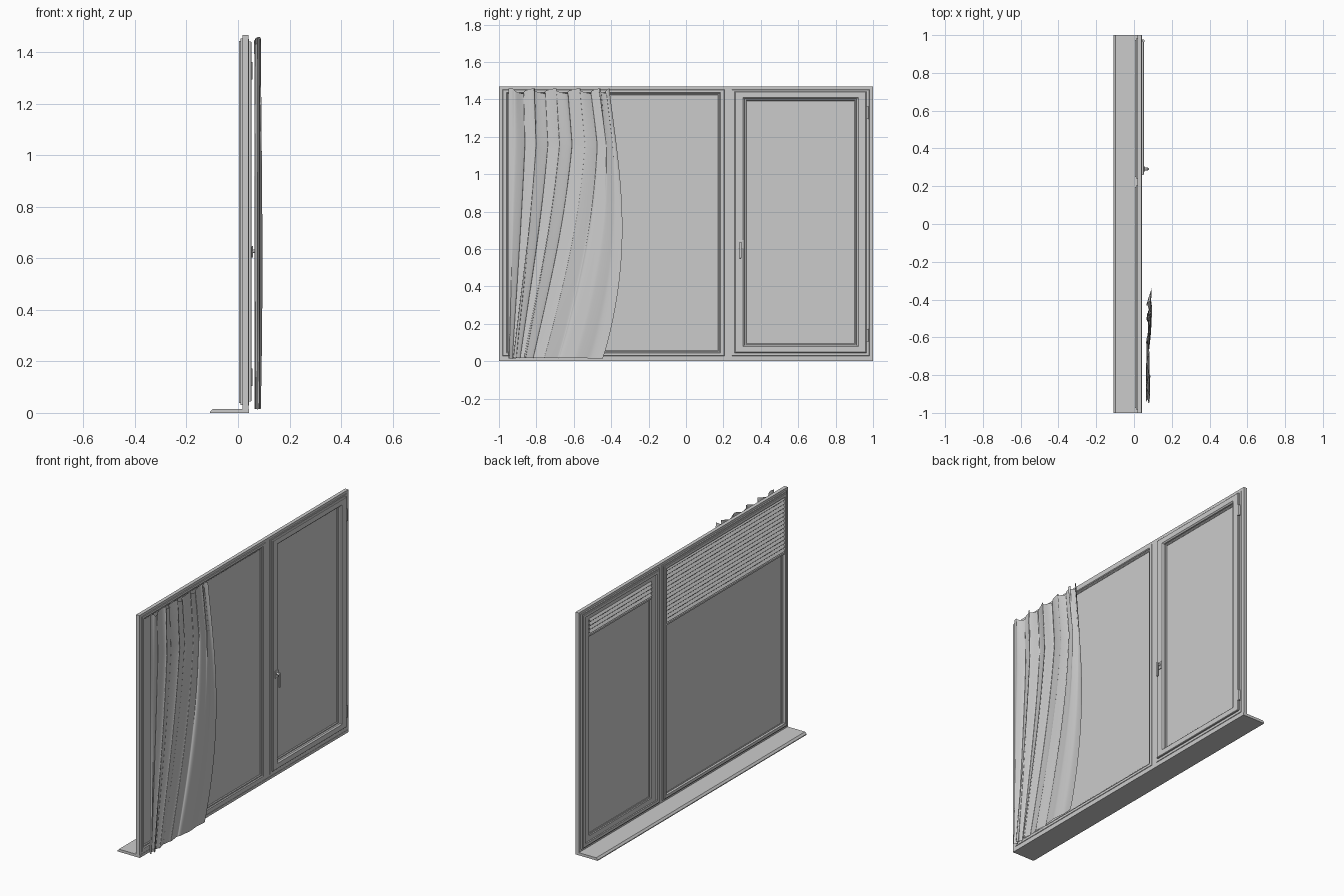
import bpy, bmesh, math
from mathutils import Matrix

if "Cube" in bpy.data.objects:
    bpy.data.objects.remove(bpy.data.objects["Cube"])


def finish(name, bm, smooth=False):
    bmesh.ops.recalc_face_normals(bm, faces=bm.faces)
    me = bpy.data.meshes.new(name)
    bm.to_mesh(me)
    bm.free()
    for p in me.polygons:
        p.use_smooth = smooth
    ob = bpy.data.objects.new(name, me)
    bpy.context.collection.objects.link(ob)
    return ob


def box(name, x0, x1, y0, y1, z0, z1, tilt=0, bevel=0):
    bm = bmesh.new()
    bmesh.ops.create_cube(bm, size=1)
    m = Matrix.Translation(((x0 + x1) / 2, (y0 + y1) / 2, (z0 + z1) / 2))
    m = m @ Matrix.Rotation(tilt, 4, 'Y') @ Matrix.Diagonal((x1 - x0, y1 - y0, z1 - z0, 1))
    bmesh.ops.transform(bm, matrix=m, verts=bm.verts)
    if bevel:
        bmesh.ops.bevel(bm, geom=bm.edges[:], offset=bevel, segments=2, affect='EDGES', profile=0.5)
    return finish(name, bm)


def ring(name, y0, y1, z0, z1, profile, zs=1.0):
    """Mitred rectangular frame; profile is a closed list of (inset, x)."""
    bm = bmesh.new()
    loops = []
    for i, x in profile:
        k = i * zs
        loops.append([bm.verts.new(c) for c in (
            (x, y0 + i, z0 + k), (x, y1 - i, z0 + k), (x, y1 - i, z1 - k), (x, y0 + i, z1 - k))])
    for a, b in zip(loops, loops[1:] + loops[:1]):
        for j in range(4):
            n = (j + 1) % 4
            bm.faces.new((a[j], a[n], b[n], b[j]))
    return finish(name, bm)


def cylinder(name, loc, r, depth, axis='Z'):
    bm = bmesh.new()
    rot = Matrix.Rotation(math.pi / 2, 4, 'Y') if axis == 'X' else Matrix()
    bmesh.ops.create_cone(bm, cap_ends=True, segments=16, radius1=r, radius2=r, depth=depth,
                          matrix=Matrix.Translation(loc) @ rot)
    return finish(name, bm)


# Sill: extruded wedge profile
bm = bmesh.new()
prof = [(-0.108, 0), (0.042, 0), (0.042, 0.016), (-0.098, 0.016), (-0.108, 0.005)]
f = bm.faces.new([bm.verts.new((x, -1, z)) for x, z in prof])
ext = bmesh.ops.extrude_face_region(bm, geom=[f])
bmesh.ops.translate(bm, vec=(0, 2, 0), verts=[v for v in ext['geom'] if isinstance(v, bmesh.types.BMVert)])
finish("sill", bm)

# Fixed and opening halves of the outer frame
frame = [(0, 0.018), (0, 0.040), (0.020, 0.040), (0.022, 0.043), (0.040, 0.043),
         (0.045, 0.038), (0.045, 0.018)]
ring("fixed_frame", -1, 0.225, 0.012, 1.468, frame, 0.8)
ring("opening_frame", 0.225, 1, 0.012, 1.468, frame, 0.8)

# Back guide rails stepped inward
rail = [(0, 0.018), (0, 0.010), (0.008, 0.010), (0.008, 0.004), (0.026, 0.004), (0.026, 0.018)]
ring("fixed_back_rail", -0.982, 0.205, 0.030, 1.453, rail)
ring("opening_back_rail", 0.240, 0.982, 0.030, 1.453, rail)

# Opening sash with stepped bead
sash = [(0, 0.020), (0, 0.050), (0.004, 0.053), (0.044, 0.053), (0.054, 0.046), (0.054, 0.012), (0.012, 0.012)]
ring("sash", 0.260, 0.965, 0.045, 1.442, sash, 0.75)

# Gaskets and glass
gasket = [(0, 0.020), (0, 0.036), (0.006, 0.036), (0.010, 0.032), (0.010, 0.020)]
for name, y0, y1, z0, z1 in (("fixed", -0.955, 0.18, 0.048, 1.432), ("sash", 0.314, 0.911, 0.0855, 1.4015)):
    ring(name + "_gasket", y0, y1, z0, z1, gasket)
    box(name + "_glass", 0.024, 0.030, y0 + 0.003, y1 - 0.003, z0 + 0.003, z1 - 0.003)

# Partly raised slat blinds on the back
for name, y0, y1, top, n in (("fixed", -0.955, 0.178, 1.418, 14), ("sash", 0.316, 0.909, 1.392, 4)):
    for i in range(n):
        z = top - i * 0.024
        box(f"{name}_slat_{i}", 0.0025, 0.0205, y0, y1, z - 0.001, z + 0.001, tilt=-0.9)
    z = top - n * 0.024
    box(name + "_blind_bottom_rail", 0.006, 0.018, y0, y1, z, z + 0.010)

# Window handle
box("handle_plate", 0.053, 0.058, 0.277, 0.305, 0.603, 0.648, bevel=0.002)
cylinder("handle_neck", (0.066, 0.291, 0.628), 0.007, 0.018, 'X')
box("handle_lever", 0.070, 0.080, 0.285, 0.297, 0.550, 0.638, bevel=0.003)

# Hinges
for i, z in enumerate((0.138, 1.328)):
    box(f"hinge_leaf_{i}", 0.040, 0.052, 0.962, 0.976, z - 0.026, z + 0.026)
    cylinder(f"hinge_pin_{i}", (0.050, 0.969, z), 0.007, 0.068)


# Curtain: pleated sheet swept to the left
def curtain_point(u, v):
    """u runs across the cloth, v from the hem up."""
    right = -0.445 + 0.035 * v + 0.095 * math.sin(math.pi * v ** 0.9) * (1 - 0.15 * v)
    lean = -0.75 + 1.35 * min(1, v * 1.25)
    w = u + lean * u * (1 - u)
    ph = 2 * math.pi * (5.5 * u + 0.35 * math.sin(5 * u))
    step = 1 / (1 + math.exp(-(u - 0.69) * 60))
    belly = math.sin(math.pi * min(1, 0.22 + v * 0.75))
    calm = 1 - 0.65 * step * (1 - v ** 4)
    amp = (0.0085 + 0.002 * math.sin(9 * u)) * calm
    x = 0.074 + amp * math.sin(ph) + 0.003 * math.sin(2.3 * ph + 3 * v) * v ** 3
    x += 0.017 * step * belly
    edge = min(1, 8 * u, 8 * (1 - u))
    y = -0.948 + w * (right + 0.948) + 0.013 * edge * calm * math.sin(2 * ph + 0.6)
    z = 0.010 + 1.435 * v
    z += v ** 12 * 0.014 * math.sin(ph + 1.0) + (1 - v) ** 12 * 0.004 * (1 + math.sin(3 * u))
    return x, y, z


NU, NV = 140, 50
bm = bmesh.new()
grid = [[bm.verts.new(curtain_point(i / NU, j / NV)) for i in range(NU + 1)] for j in range(NV + 1)]
for j in range(NV):
    for i in range(NU):
        bm.faces.new((grid[j][i], grid[j][i + 1], grid[j + 1][i + 1], grid[j + 1][i]))
finish("curtain", bm, smooth=True)
